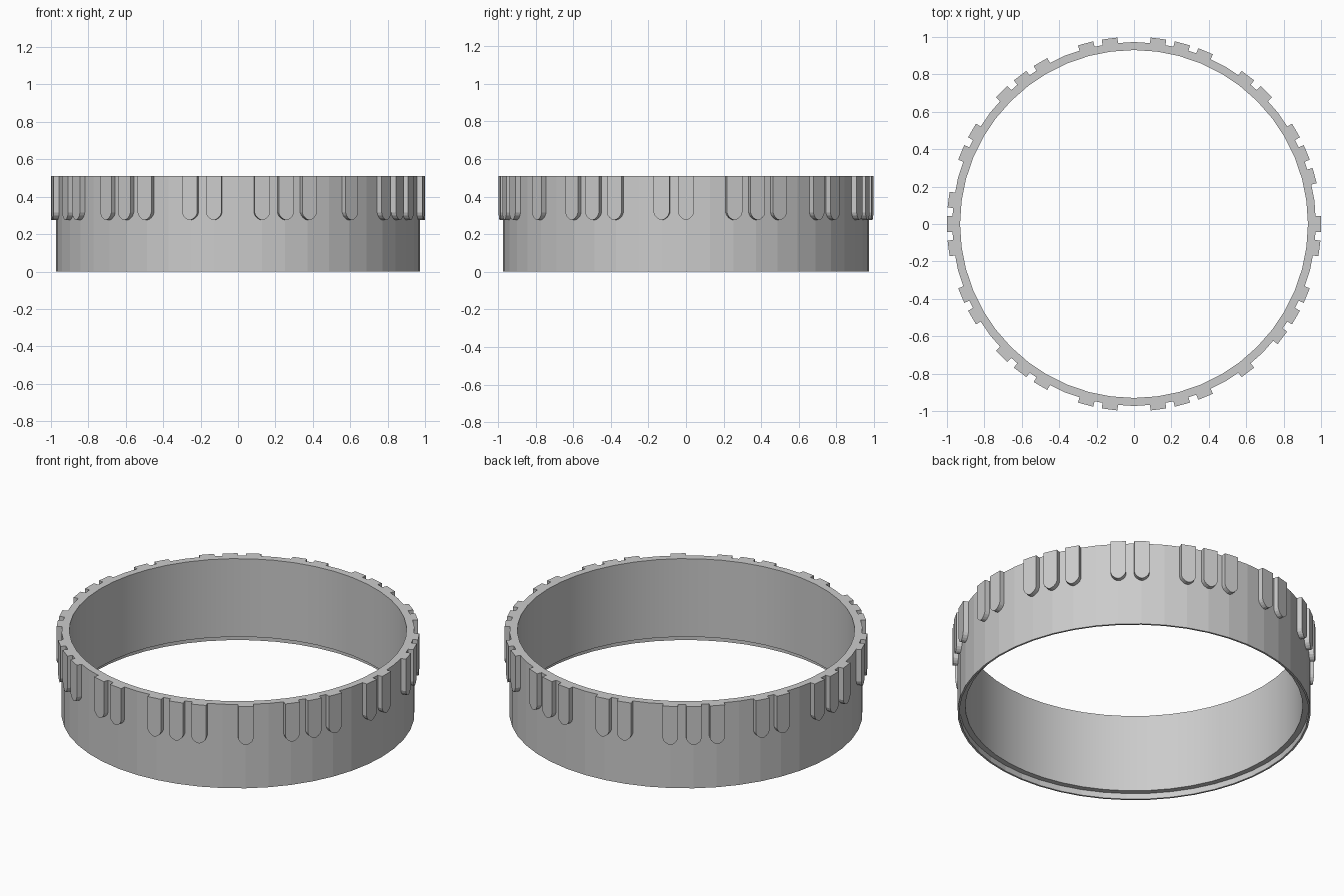
import bpy, bmesh
from math import cos, sin, pi

if "Cube" in bpy.data.objects:
    bpy.data.objects.remove(bpy.data.objects["Cube"])

N = 48            # facets round the ring
STEP = 2 * pi / N
TOP = 0.51


def finish(name, bm):
    bmesh.ops.recalc_face_normals(bm, faces=bm.faces)
    mesh = bpy.data.meshes.new(name)
    bm.to_mesh(mesh)
    bm.free()
    obj = bpy.data.objects.new(name, mesh)
    bpy.context.collection.objects.link(obj)
    return obj


# Ring band: closed (radius, z) section with a thin lip at the foot
section = [(0.973, 0.0), (0.973, TOP), (0.93, TOP),
           (0.93, 0.035), (0.962, 0.035), (0.962, 0.0)]
bm = bmesh.new()
loops = [[bm.verts.new((r * cos(i * STEP), r * sin(i * STEP), z))
          for r, z in section] for i in range(N)]
for i in range(N):
    a, b = loops[i], loops[(i + 1) % N]
    for j in range(len(section)):
        k = (j + 1) % len(section)
        face = bm.faces.new((a[j], b[j], b[k], a[k]))
        face.smooth = (j == 2)      # only the inner wall is smooth
finish("ring_band", bm)

# Raised teeth: flat-topped tabs with a rounded lower end, on facet corners
half = [(0.042, TOP), (0.042, 0.315), (0.036, 0.299),
        (0.025, 0.287), (0.012, 0.278)]
outline = half + [(0.0, 0.275)] + [(-x, z) for x, z in reversed(half)]

# groups alternate three and two teeth, with one empty corner between
slots = []
for start in range(2, 42, 7):
    slots += [start, start + 1, start + 2, start + 4, start + 5]
slots = [s for s in slots if s < 42] + [43, 44, 45, 47, 48]

bm = bmesh.new()
for s in slots:
    c, n = cos(s * STEP), sin(s * STEP)
    inner, outer = [[bm.verts.new((r * c - t * n, r * n + t * c, z))
                     for t, z in outline] for r in (0.95, 1.0)]
    bm.faces.new(inner[::-1])
    bm.faces.new(outer)
    for i in range(len(outline)):
        j = (i + 1) % len(outline)
        bm.faces.new((inner[i], inner[j], outer[j], outer[i]))
finish("raised_teeth", bm)
